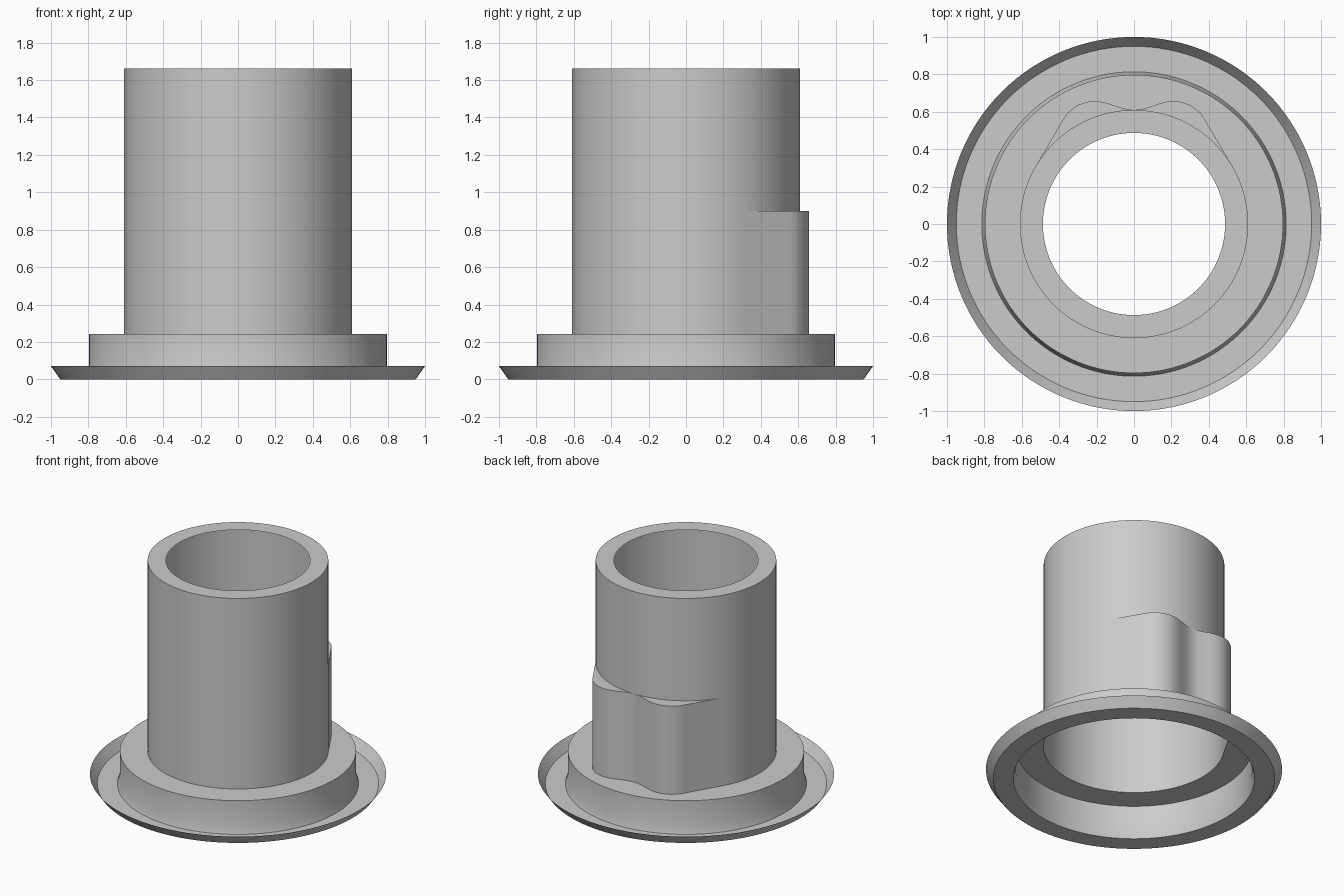
import bpy, bmesh
from math import radians, degrees, sin, cos, pi

cube = bpy.data.objects.get("Cube")
if cube:
    bpy.data.objects.remove(cube, do_unlink=True)

SEGMENTS = 128
TUBE = 0.61

# Twin-lobed bulge: (degrees away from the back, radius), mirrored left to right
LOBE = [(0, TUBE), (3.7, 0.614), (7.7, 0.631), (13.4, 0.668), (18.8, 0.697),
        (25.7, 0.704), (31.4, 0.691), (37.1, 0.659), (43.2, 0.635),
        (49.8, 0.618), (56.7, TUBE)]


def bulge(angle):
    """Radius of the lobed outline at an angle measured from the back."""
    a = abs(degrees(angle))
    for (a0, r0), (a1, r1) in zip(LOBE, LOBE[1:]):
        if a <= a1:
            return r0 + (r1 - r0) * (a - a0) / (a1 - a0)
    return TUBE


def ring(bm, radius, z):
    verts = []
    for i in range(SEGMENTS):
        a = 2 * pi * i / SEGMENTS
        a = a - 2 * pi if a > pi else a
        r = radius(a) if callable(radius) else radius
        verts.append(bm.verts.new((-r * sin(a), r * cos(a), z)))
    return verts


def thin_shell(name, profile, material):
    """Loft a one-sheet shell through rings of (radius, height)."""
    bm = bmesh.new()
    rings = [ring(bm, r, z) for r, z in profile]
    for low, high in zip(rings, rings[1:]):
        for i in range(SEGMENTS):
            j = (i + 1) % SEGMENTS
            bm.faces.new((low[i], low[j], high[j], high[i]))
    bmesh.ops.remove_doubles(bm, verts=bm.verts, dist=0.0005)
    mesh = bpy.data.meshes.new(name)
    bm.to_mesh(mesh)
    bm.free()
    mesh.materials.append(material)
    obj = bpy.data.objects.new(name, mesh)
    bpy.context.collection.objects.link(obj)
    bpy.ops.object.select_all(action='DESELECT')
    obj.select_set(True)
    bpy.context.view_layer.objects.active = obj
    bpy.ops.object.shade_smooth_by_angle(angle=radians(30))
    return obj


grey = bpy.data.materials.new("plain_grey")
grey.use_nodes = True
grey.diffuse_color = (0.6, 0.6, 0.6, 1)
grey.node_tree.nodes["Principled BSDF"].inputs["Base Color"].default_value = (0.6, 0.6, 0.6, 1)

# Dished flange, flared step wall and step top, open to the bulged outline
thin_shell("flange_and_step", [(1.0, 0.07), (0.95, 0), (0.814, 0), (0.797, 0.06),
                               (0.797, 0.243), (bulge, 0.243)], grey)

# Bulged lower sleeve with its ledge, then the round tube and its top lip
thin_shell("sleeve_and_tube", [(bulge, 0.243), (bulge, 0.9), (TUBE, 0.9),
                               (TUBE, 1.663), (0.487, 1.663)], grey)
